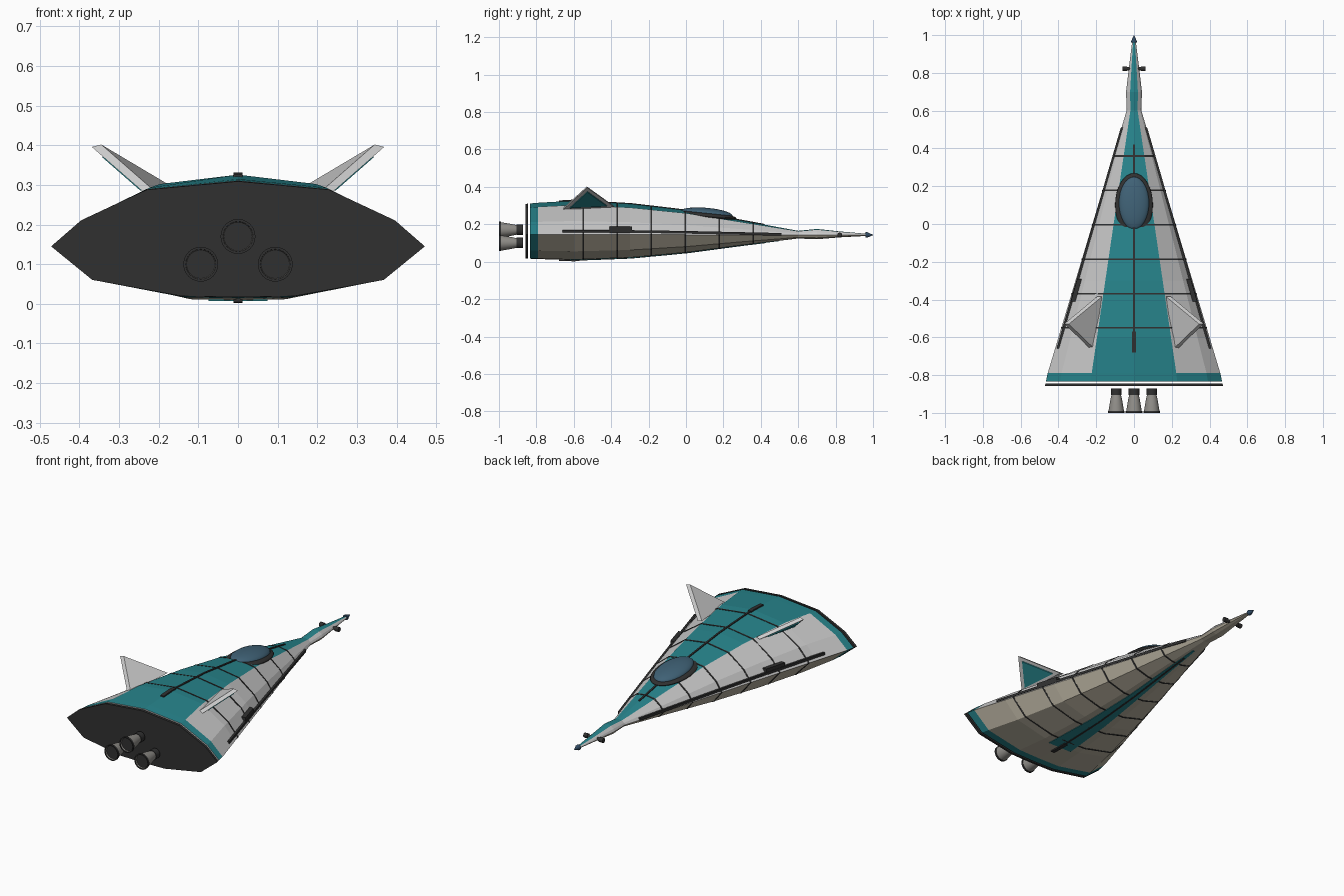
import bpy, bmesh, math
from mathutils import Vector

if "Cube" in bpy.data.objects:
    bpy.data.objects.remove(bpy.data.objects["Cube"])


def material(name, rgb):
    m = bpy.data.materials.new(name)
    m.diffuse_color = (*rgb, 1)
    m.use_nodes = True
    m.node_tree.nodes["Principled BSDF"].inputs["Base Color"].default_value = m.diffuse_color
    return m


TEAL = material("teal", (0.02, 0.23, 0.26))
LIGHT = material("light_grey", (0.62, 0.64, 0.63))
BEIGE = material("beige", (0.48, 0.44, 0.35))
DARK = material("dark", (0.03, 0.03, 0.03))
GLASS = material("glass", (0.05, 0.12, 0.18))
NAVY = material("navy", (0.03, 0.07, 0.13))
METAL = material("metal", (0.28, 0.27, 0.25))

# hull stations: y, half width, top, chine, bottom
STATIONS = [
    (-0.86, 0.472, 0.309, 0.145, 0.017), (-0.79, 0.457, 0.315, 0.145, 0.014),
    (-0.60, 0.400, 0.326, 0.145, 0.009), (-0.30, 0.310, 0.310, 0.145, 0.020),
    (0.0, 0.220, 0.275, 0.144, 0.048), (0.30, 0.130, 0.220, 0.143, 0.088),
    (0.60, 0.039, 0.165, 0.142, 0.124), (0.70, 0.042, 0.175, 0.143, 0.120),
    (0.82, 0.028, 0.162, 0.143, 0.130), (0.97, 0.009, 0.149, 0.143, 0.138)]
# half cross-section: fraction of width, fraction of height
HALF = [(0, 1), (0.49, 0.87), (0.84, 0.4), (1, 0), (0.78, -0.66), (0.3, -0.98), (0, -1)]
SHAPE = HALF + [(-x, z) for x, z in HALF[-2:0:-1]]


def hull(y):
    for a, b in zip(STATIONS, STATIONS[1:]):
        if y <= b[0]:
            t = (y - a[0]) / (b[0] - a[0])
            return [p + (q - p) * t for p, q in zip(a[1:], b[1:])]
    return STATIONS[-1][1:]


def section(y, off=0.0):
    w, top, mid, bot = hull(y)
    return [(fx * (w + off), y, mid + fz * ((top - mid if fz > 0 else mid - bot) + off))
            for fx, fz in SHAPE]


def loft(name, rings, mats, pick=None, smooth=False):
    """Skin a list of equal rings and cap both ends."""
    bm = bmesh.new()
    rows = [[bm.verts.new(p) for p in r] for r in rings]
    n = len(rows[0])
    for j, (a, b) in enumerate(zip(rows, rows[1:])):
        for i in range(n):
            f = bm.faces.new((a[i], a[(i + 1) % n], b[(i + 1) % n], b[i]))
            f.material_index = pick(j, i) if pick else 0
            f.smooth = smooth
    bm.faces.new(rows[0])
    bm.faces.new(rows[-1])
    bmesh.ops.recalc_face_normals(bm, faces=bm.faces)
    me = bpy.data.meshes.new(name)
    bm.to_mesh(me)
    bm.free()
    for m in mats:
        me.materials.append(m)
    ob = bpy.data.objects.new(name, me)
    bpy.context.collection.objects.link(ob)
    return ob


def strip(name, y0, y1, spot, hx, hz, mat=DARK, steps=10):
    """Thin bar following the hull; spot(y) gives its x, z centre."""
    rings = []
    for k in range(steps + 1):
        y = y0 + (y1 - y0) * k / steps
        x, z = spot(y)
        rings.append([(x + a * hx, y, z + b * hz) for a, b in ((-1, -1), (1, -1), (1, 1), (-1, 1))])
    return loft(name, rings, [mat])


def lathe(name, cx, cz, profile, mat, axis="Y", n=24):
    """Rings of (position, radius) around the y or x axis."""
    rings = []
    for p, r in profile:
        ring = []
        for k in range(n):
            a = 2 * math.pi * k / n
            u, v = r * math.cos(a), r * math.sin(a)
            ring.append((cx + u, p, cz + v) if axis == "Y" else (p, cx + u, cz + v))
        rings.append(ring)
    ob = loft(name, rings, [mat], smooth=True)
    bpy.ops.object.select_all(action="DESELECT")
    bpy.context.view_layer.objects.active = ob
    ob.select_set(True)
    bpy.ops.object.shade_smooth_by_angle(angle=math.radians(35))
    return ob


# hull with teal back, light flanks, beige belly and teal rear band
ys = [-0.835] + [s[0] for s in STATIONS[1:]]
loft("hull", [section(y) for y in ys], [LIGHT, TEAL, BEIGE],
     lambda j, i: 1 if j == 0 or i in (0, 11) else 2 if 3 <= i <= 8 else 0)
loft("base_plate", [section(-0.858), section(-0.845)], [DARK])

# panel seams
for k in range(6):
    y = 0.36 - 0.182 * k
    loft(f"panel_seam_{k}", [section(y - 0.004, 0.002), section(y + 0.004, 0.002)], [DARK])

# spine and keel bars
top = lambda y: (0, hull(y)[1])
bottom = lambda y: (0, hull(y)[3])
strip("spine", -0.60, 0.42, top, 0.005, 0.004)
strip("spine_tail", -0.68, -0.57, top, 0.011, 0.006)
strip("keel", -0.60, 0.42, bottom, 0.005, 0.004)
strip("keel_tail", -0.68, -0.57, bottom, 0.011, 0.007)

# belly stripe
rings = []
for y, w in ((-0.62, 0.075), (-0.3, 0.052), (0.0, 0.03), (0.3, 0.016), (0.5, 0.006)):
    z = hull(y)[3]
    rings.append([(-w, y, z - 0.002), (w, y, z - 0.002), (w, y, z + 0.006), (-w, y, z + 0.006)])
loft("belly_stripe", rings, [TEAL])

# canopy and its frame
for name, y, z, size, mat in (("canopy", 0.11, 0.257, (0.08, 0.14, 0.031), GLASS),
                              ("canopy_frame", 0.10, 0.247, (0.10, 0.17, 0.022), DARK)):
    bpy.ops.mesh.primitive_uv_sphere_add(segments=32, ring_count=16, radius=1, location=(0, y, z),
                                         rotation=(-0.09, 0, 0))
    ob = bpy.context.object
    ob.name = name
    ob.scale = size
    ob.data.materials.append(mat)
    bpy.ops.object.shade_smooth()

for s, side in ((-1, "left"), (1, "right")):
    # chine bar and vent block
    def chine(y, s=s):
        w, t, m, b = hull(y)
        return s * w * 0.965, m + 0.10 * (t - m)
    strip(f"chine_bar_{side}", -0.66, 0.51, chine, 0.006, 0.007)
    strip(f"chine_vent_{side}", -0.41, -0.29,
          lambda y, s=s: (s * (hull(y)[0] * 0.94), 0.170), 0.012, 0.018)

    # canted fin with a teal outer panel
    inner = [Vector(p) for p in ((0.17, -0.385, 0.298), (0.345, -0.53, 0.402), (0.21, -0.66, 0.284))]
    outer = [p + Vector((0.024, 0.002, -0.006)) for p in inner]
    flip = lambda pts: [(s * p.x, p.y, p.z) for p in pts]
    loft(f"fin_{side}", [flip(inner), flip(outer)], [LIGHT])
    mid = sum(outer, Vector()) / 3
    out = Vector((0.003, 0, -0.005))
    panel = [mid + (p - mid) * 0.72 for p in outer]
    loft(f"fin_panel_{side}", [flip(panel), flip([p + out for p in panel])], [TEAL])

    # nose thruster
    lathe(f"nose_thruster_{side}", 0.822, 0.143, [(s * 0.02, 0.009), (s * 0.036, 0.009),
          (s * 0.036, 0.013), (s * 0.06, 0.013)], DARK, "X", 12)

# nose tip
lathe("nose_tip", 0, 0.143, [(0.96, 0.015), (0.968, 0.015), (1.0, 0.001)], NAVY, n=12)

# engines: collar, hollow bell, rim and dark throat
for k, (x, z) in enumerate(((0, 0.17), (-0.094, 0.10), (0.094, 0.10))):
    lathe(f"engine_collar_{k}", x, z, [(-0.905, 0.028), (-0.872, 0.028)], DARK)
    lathe(f"engine_bell_{k}", x, z, [(-0.90, 0.024), (-0.93, 0.031), (-0.965, 0.037), (-0.997, 0.042),
          (-0.997, 0.037), (-0.96, 0.032), (-0.915, 0.020)], METAL)
    lathe(f"engine_rim_{k}", x, z, [(-0.99, 0.040), (-0.99, 0.044), (-1.0, 0.044), (-1.0, 0.038),
          (-0.99, 0.0365), (-0.958, 0.031), (-0.918, 0.020)], DARK)
